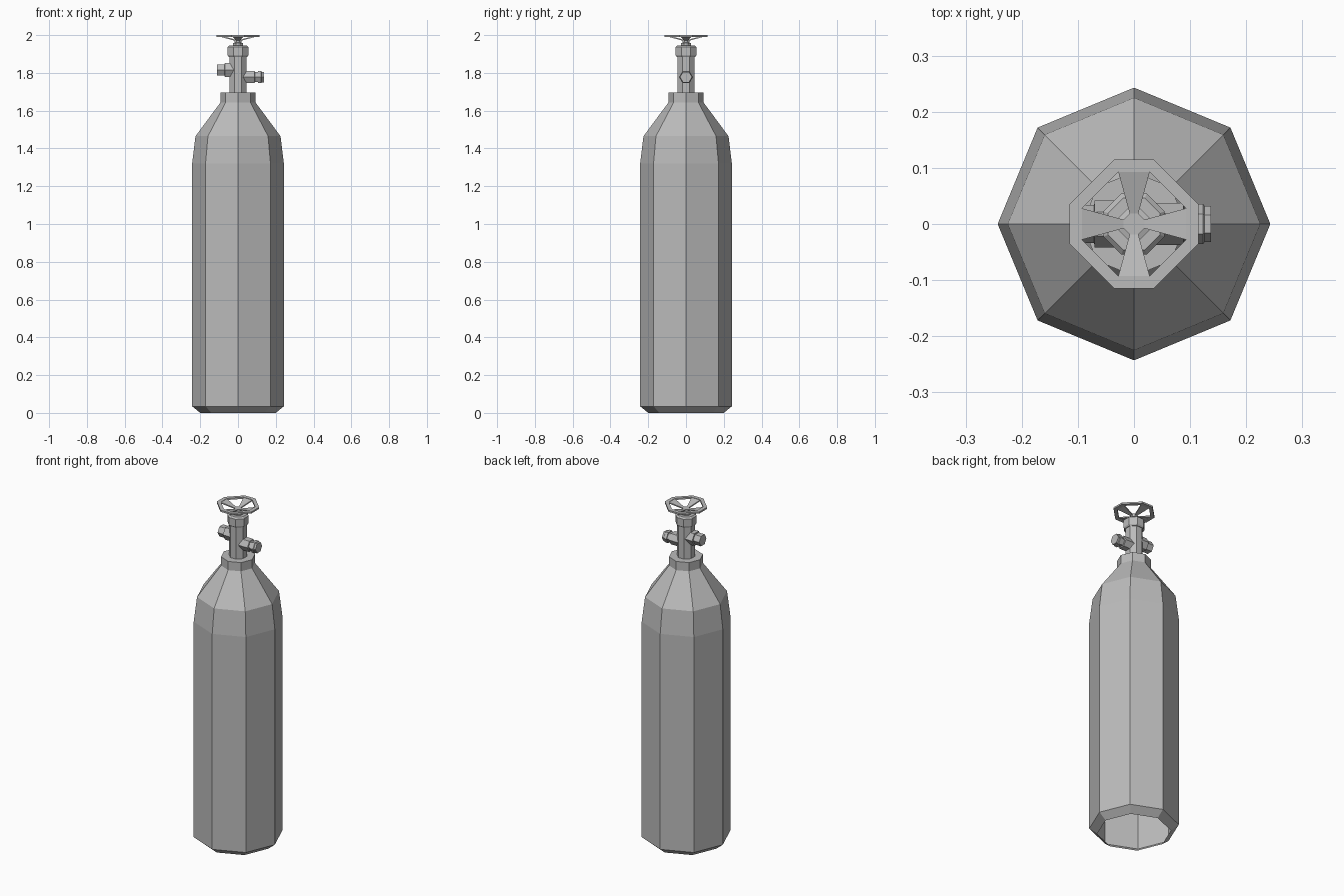
import bpy, bmesh
from math import cos, sin, pi, radians
from mathutils import Matrix, Vector

cube = bpy.data.objects.get("Cube")
if cube:
    bpy.data.objects.remove(cube, do_unlink=True)

steel = bpy.data.materials.new("grey steel")
grey = (0.5, 0.5, 0.5, 1)
steel.diffuse_color = grey
steel.use_nodes = True
bsdf = next(n for n in steel.node_tree.nodes if n.type == 'BSDF_PRINCIPLED')
bsdf.inputs["Base Color"].default_value = grey
bsdf.inputs["Roughness"].default_value = 0.6


def finish(name, bm):
    bmesh.ops.recalc_face_normals(bm, faces=bm.faces)
    mesh = bpy.data.meshes.new(name)
    bm.to_mesh(mesh)
    bm.free()
    mesh.materials.append(steel)
    obj = bpy.data.objects.new(name, mesh)
    bpy.context.collection.objects.link(obj)
    return obj


def lathe(name, profile, sides=8, phase=0.0, matrix=None, cap_start=True, cap_end=True):
    """Faceted solid from (radius, height) pairs around the z axis."""
    bm = bmesh.new()
    rings = []
    for r, h in profile:
        angles = [phase + 2 * pi * i / sides for i in range(sides)]
        rings.append([bm.verts.new((r * cos(a), r * sin(a), h)) for a in angles])
    for low, high in zip(rings, rings[1:]):
        for i in range(sides):
            j = (i + 1) % sides
            bm.faces.new((low[i], low[j], high[j], high[i]))
    if cap_start:
        bm.faces.new(rings[0][::-1])
    if cap_end:
        bm.faces.new(rings[-1])
    if matrix:
        bm.transform(matrix)
    return finish(name, bm)


# Tank shell, open underneath
lathe("tank_body", [(0.2, 0), (0.243, 0.035), (0.243, 1.32), (0.225, 1.465), (0.088, 1.65)],
      cap_start=False, cap_end=False)
lathe("neck_collar", [(0.093, 1.63), (0.093, 1.695)], cap_start=False)

# Valve column with gland nut and spindle
half = pi / 8
lathe("valve_stem", [(0.049, 1.69), (0.049, 1.895)], phase=half)
lathe("gland_nut", [(0.053, 1.885), (0.059, 1.893), (0.059, 1.937), (0.05, 1.946)], phase=half)
lathe("spindle", [(0.03, 1.945), (0.03, 1.957), (0.02, 1.96), (0.02, 1.978)], phase=half)

# Side outlets, pointing along +x and -x
for name, side, z, profile in (
        ("left_outlet", 1, 1.778, [(0.037, 0.02), (0.037, 0.088), (0.03, 0.09), (0.03, 0.105),
                                   (0.036, 0.105), (0.036, 0.123), (0.032, 0.126), (0.032, 0.137)]),
        ("right_outlet", -1, 1.815, [(0.042, 0.02), (0.042, 0.07), (0.034, 0.071),
                                     (0.034, 0.111)])):
    turn = Matrix.Translation((0, 0, z)) @ Matrix.Rotation(side * pi / 2, 4, 'Y')
    lathe(name, profile, sides=6, phase=pi / 2, matrix=turn)

# Handwheel rim: eight-sided flat ring with longer corner sides
corner = radians(17)
angles = [q * pi / 2 + s * corner for q in range(4) for s in (-1, 1)]
bm = bmesh.new()
section = [(0.12, 2.0), (0.12, 1.99), (0.097, 1.99), (0.097, 2.0)]
rings = [[bm.verts.new((r * cos(a), r * sin(a), z)) for r, z in section] for a in angles]
for i, ring in enumerate(rings):
    after = rings[(i + 1) % len(rings)]
    for k in range(4):
        m = (k + 1) % 4
        bm.faces.new((ring[k], after[k], after[m], ring[m]))
finish("handwheel_rim", bm)

# Four tapering spokes that dip towards the hub
bm = bmesh.new()
for q in range(4):
    spin = Matrix.Rotation(q * pi / 2, 3, 'Z')
    outline = [(0.093, -0.028), (0.093, 0.028), (0.016, 0.007), (0.016, -0.007)]
    top, bottom = [], []
    for x, y in outline:
        z = 1.998 if x > 0.05 else 1.977
        top.append(bm.verts.new(spin @ Vector((x, y, z))))
        bottom.append(bm.verts.new(spin @ Vector((x, y, z - 0.007))))
    bm.faces.new(top)
    bm.faces.new(bottom[::-1])
    for k in range(4):
        m = (k + 1) % 4
        bm.faces.new((top[k], bottom[k], bottom[m], top[m]))
finish("handwheel_spokes", bm)
